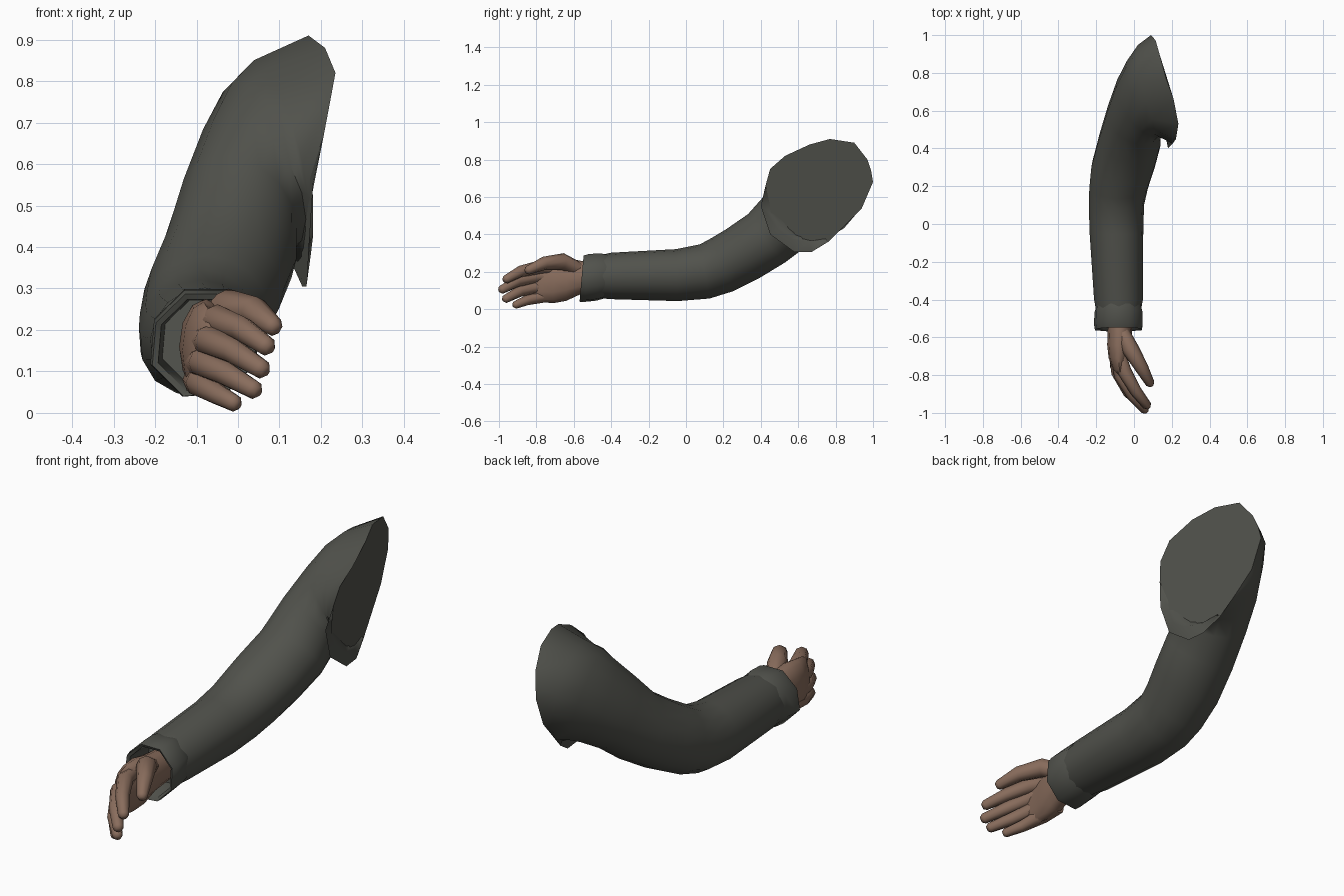
import bpy, bmesh, math
from mathutils import Vector


def material(name, rgb):
    m = bpy.data.materials.new(name)
    m.diffuse_color = (*rgb, 1)
    return m


CLOTH = material("dark grey cloth", (0.082, 0.084, 0.072))
SKIN = material("brown skin", (0.25, 0.152, 0.108))


def ring(cx, cy, cz, a, b, pitch=0, yaw=0, bulge=0.0, n=16, off=0.0):
    """Ellipse across a limb that runs along +y, pitched upward and yawed inward.
    bulge fills out its lower outer corner."""
    p, w = math.radians(pitch), math.radians(yaw)
    d = Vector((0, math.cos(p), math.sin(p)))
    up = Vector((0, -math.sin(p), math.cos(p)))
    side = Vector((math.cos(w), 0, 0)) - d * math.sin(w)
    c = Vector((cx, cy, cz))
    pts = []
    for i in range(n):
        t = 2 * math.pi * (i + off) / n
        k = 1 + bulge * max(0, math.cos(t - 1.25 * math.pi)) ** 3
        pts.append(c + (side * a * math.cos(t) + up * b * math.sin(t)) * k)
    return pts


def loft(bm, rings, cap_start=True, cap_end=True):
    vs = [[bm.verts.new(p) for p in r] for r in rings]
    n = len(vs[0])
    for r0, r1 in zip(vs, vs[1:]):
        for i in range(n):
            j = (i + 1) % n
            bm.faces.new((r0[i], r0[j], r1[j], r1[i]))
    if cap_start:
        bm.faces.new(vs[0][::-1])
    if cap_end:
        bm.faces.new(vs[-1])


def tube(bm, path, radii, n=8):
    """Rounded finger along a path, with a small blunt tip."""
    pts = [Vector(p) for p in path]
    tip_dir = (pts[-1] - pts[-2]).normalized()
    pts.append(pts[-1] + tip_dir * radii[-1] * 0.6)
    radii = list(radii) + [radii[-1] * 0.55]
    rings = []
    for i, (p, r) in enumerate(zip(pts, radii)):
        d = (pts[min(i + 1, len(pts) - 1)] - pts[max(i - 1, 0)]).normalized()
        u = d.cross(Vector((0, 0, 1))).normalized()
        v = u.cross(d)
        rings.append([p + r * (u * math.cos(t) + v * math.sin(t))
                      for t in (2 * math.pi * k / n for k in range(n))])
    loft(bm, rings)


def finish(bm, name, mat, angle):
    bmesh.ops.recalc_face_normals(bm, faces=bm.faces)
    me = bpy.data.meshes.new(name)
    bm.to_mesh(me)
    bm.free()
    me.materials.append(mat)
    ob = bpy.data.objects.new(name, me)
    bpy.context.collection.objects.link(ob)
    bpy.ops.object.select_all(action='DESELECT')
    ob.select_set(True)
    bpy.context.view_layer.objects.active = ob
    bpy.ops.object.shade_smooth_by_angle(angle=math.radians(angle))
    return ob


# Sleeve: forearm, bent elbow, upper arm, turning into the shoulder cut
sections = [
    (-0.08, -0.47, 0.175, 0.115, 0.112, 0, 0, 0.08),
    (-0.08, -0.40, 0.18, 0.127, 0.122, 0, 0, 0.10),
    (-0.09, -0.05, 0.185, 0.139, 0.136, 2, 0, 0.12),
    (-0.09, 0.10, 0.205, 0.143, 0.144, 10, 0, 0.12),
    (-0.078, 0.19, 0.240, 0.152, 0.150, 22, 0, 0.12),
    (-0.055, 0.30, 0.298, 0.165, 0.155, 33, 0, 0.10),
    (-0.02, 0.43, 0.382, 0.162, 0.160, 38, 5, 0.10),
    (0.00, 0.54, 0.482, 0.150, 0.175, 40, 20, 0.08),
    (0.035, 0.62, 0.55, 0.182, 0.195, 40, 45, 0.05),
    (0.065, 0.665, 0.587, 0.235, 0.215, 40, 62, 0.0),
    (0.098, 0.70, 0.605, 0.285, 0.225, 40, 73, 0.0),
]
# Shoulder opening outline, starting at the armpit front and going over the top
rim = [(0.17, 0.45, 0.40), (0.18, 0.40, 0.55), (0.205, 0.425, 0.66), (0.222, 0.45, 0.75),
       (0.235, 0.53, 0.82), (0.21, 0.66, 0.88), (0.17, 0.77, 0.91), (0.135, 0.90, 0.89),
       (0.115, 0.97, 0.80), (0.10, 0.99, 0.74), (0.09, 1.0, 0.68), (0.095, 0.94, 0.54),
       (0.11, 0.85, 0.45), (0.13, 0.76, 0.36), (0.155, 0.67, 0.305), (0.165, 0.58, 0.305)]
bm = bmesh.new()
loft(bm, [ring(*s) for s in sections] + [[Vector(p) for p in rim]], cap_start=False)
finish(bm, "sleeve", CLOTH, 60)

# Cuff: eight-sided band with a hollow opening
bm = bmesh.new()
cuff = [(-0.43, 0.178, 0.122), (-0.465, 0.177, 0.132), (-0.53, 0.172, 0.134),
        (-0.558, 0.168, 0.129), (-0.55, 0.168, 0.115), (-0.42, 0.174, 0.105)]
loft(bm, [ring(-0.078, y, z, r, r, -5, 0, 0.1, 8, 0.5) for y, z, r in cuff], cap_start=False)
finish(bm, "cuff", CLOTH, 50)

# Hand: wrist and palm, held on edge with the thumb on top
bm = bmesh.new()
palm = [(-0.075, -0.43, 0.17, 0.058, 0.075), (-0.075, -0.56, 0.17, 0.064, 0.088),
        (-0.078, -0.64, 0.16, 0.064, 0.115), (-0.082, -0.71, 0.15, 0.052, 0.118),
        (-0.077, -0.77, 0.148, 0.036, 0.110), (-0.062, -0.815, 0.148, 0.012, 0.090)]
loft(bm, [ring(*s, n=12) for s in palm])
finish(bm, "palm", SKIN, 60)

# Thumb and four fingers, curling toward +x
digits = {
    "thumb": ([(-0.065, -0.57, 0.210), (-0.02, -0.66, 0.255), (0.040, -0.76, 0.245),
               (0.086, -0.845, 0.208)], (0.040, 0.045, 0.036, 0.024)),
    "index_finger": ([(-0.08, -0.68, 0.215), (-0.05, -0.78, 0.225), (0.01, -0.885, 0.202),
                      (0.070, -0.962, 0.160)], (0.033, 0.037, 0.031, 0.024)),
    "middle_finger": ([(-0.09, -0.69, 0.17), (-0.070, -0.80, 0.175), (-0.01, -0.905, 0.148),
                       (0.058, -0.985, 0.105)], (0.034, 0.037, 0.031, 0.024)),
    "ring_finger": ([(-0.10, -0.68, 0.12), (-0.085, -0.785, 0.122), (-0.03, -0.89, 0.095),
                     (0.040, -0.965, 0.055)], (0.034, 0.036, 0.030, 0.023)),
    "little_finger": ([(-0.10, -0.65, 0.08), (-0.092, -0.75, 0.072), (-0.055, -0.85, 0.048),
                       (-0.008, -0.912, 0.023)], (0.034, 0.035, 0.027, 0.021)),
}
for name, (path, radii) in digits.items():
    bm = bmesh.new()
    tube(bm, path, radii)
    finish(bm, name, SKIN, 60)
